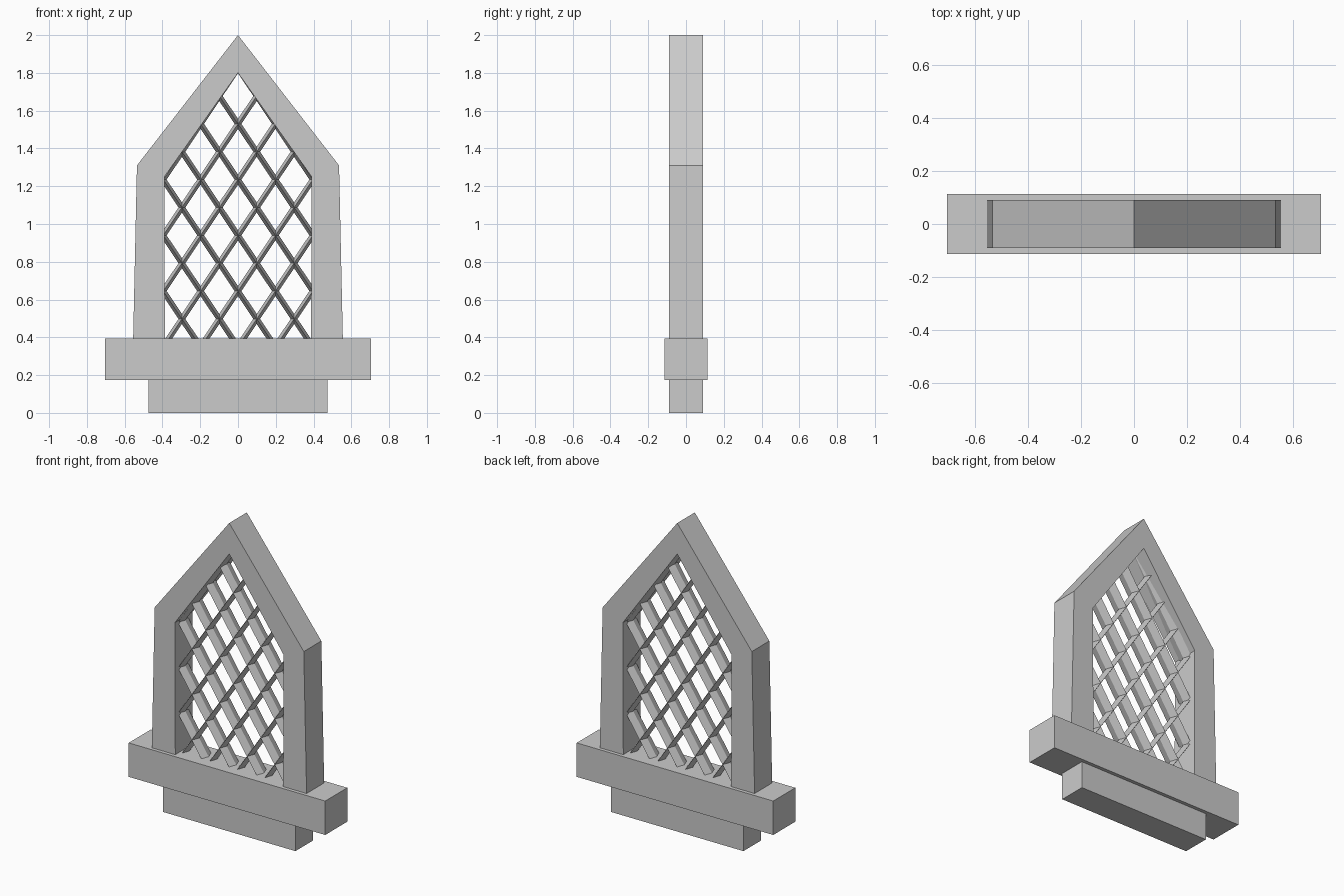
import bpy
from mathutils import Vector

if "Cube" in bpy.data.objects:
    bpy.data.objects.remove(bpy.data.objects["Cube"])


def make_object(name, verts, faces):
    mesh = bpy.data.meshes.new(name)
    mesh.from_pydata(verts, [], faces)
    mesh.update()
    obj = bpy.data.objects.new(name, mesh)
    bpy.context.collection.objects.link(obj)
    return obj


def prism(name, section, offset):
    """Sweep a closed section along an offset vector."""
    n = len(section)
    a = [Vector(p) for p in section]
    b = [p + Vector(offset) for p in a]
    faces = [tuple(range(n)), tuple(range(2 * n - 1, n - 1, -1))]
    faces += [(i, i + n, (i + 1) % n + n, (i + 1) % n) for i in range(n)]
    return make_object(name, a + b, faces)


def block(name, half_x, half_y, z0, z1):
    section = [(-half_x, -half_y, z0), (half_x, -half_y, z0),
               (half_x, -half_y, z1), (-half_x, -half_y, z1)]
    return prism(name, section, (0, 2 * half_y, 0))


# Base block and wide sill
block("base_block", 0.475, 0.09, 0.0, 0.175)
block("sill", 0.705, 0.113, 0.175, 0.395)

# Pointed frame, open at the bottom where it meets the sill
outer = [(0.555, 0.395), (0.535, 1.31), (0, 2.0), (-0.535, 1.31), (-0.555, 0.395)]
inner = [(-0.387, 0.395), (-0.39, 1.25), (0, 1.80), (0.39, 1.25), (0.387, 0.395)]
profile = [(x, -0.09, z) for x, z in reversed(outer + inner)]
prism("pointed_frame", profile, (0, 0.18, 0))

# Diagonal lattice: thin deep bars, mirrored to cross each other
SLOPE, STEP = 1.49, 0.295
HALF_WIDTH, HALF_DEPTH = 0.015, 0.05
for side in (1, -1):
    for k in range(-2, 5):
        c = 0.645 + STEP * k
        x0 = max(-0.395, (0.385 - c) / SLOPE)
        x1 = min(0.395, (1.83 - c) / (SLOPE + 1.41))
        start = Vector((side * x0, 0, c + SLOPE * x0))
        end = Vector((side * x1, 0, c + SLOPE * x1))
        along = end - start
        across = along.normalized().cross(Vector((0, 1, 0))) * HALF_WIDTH
        deep = Vector((0, HALF_DEPTH, 0))
        section = [start + across, start + deep, start - across, start - deep]
        prism("lattice_bar", section, along)

# Consistent outward normals
import bmesh
for obj in bpy.context.collection.objects:
    bm = bmesh.new()
    bm.from_mesh(obj.data)
    bmesh.ops.recalc_face_normals(bm, faces=bm.faces)
    bm.to_mesh(obj.data)
    bm.free()
